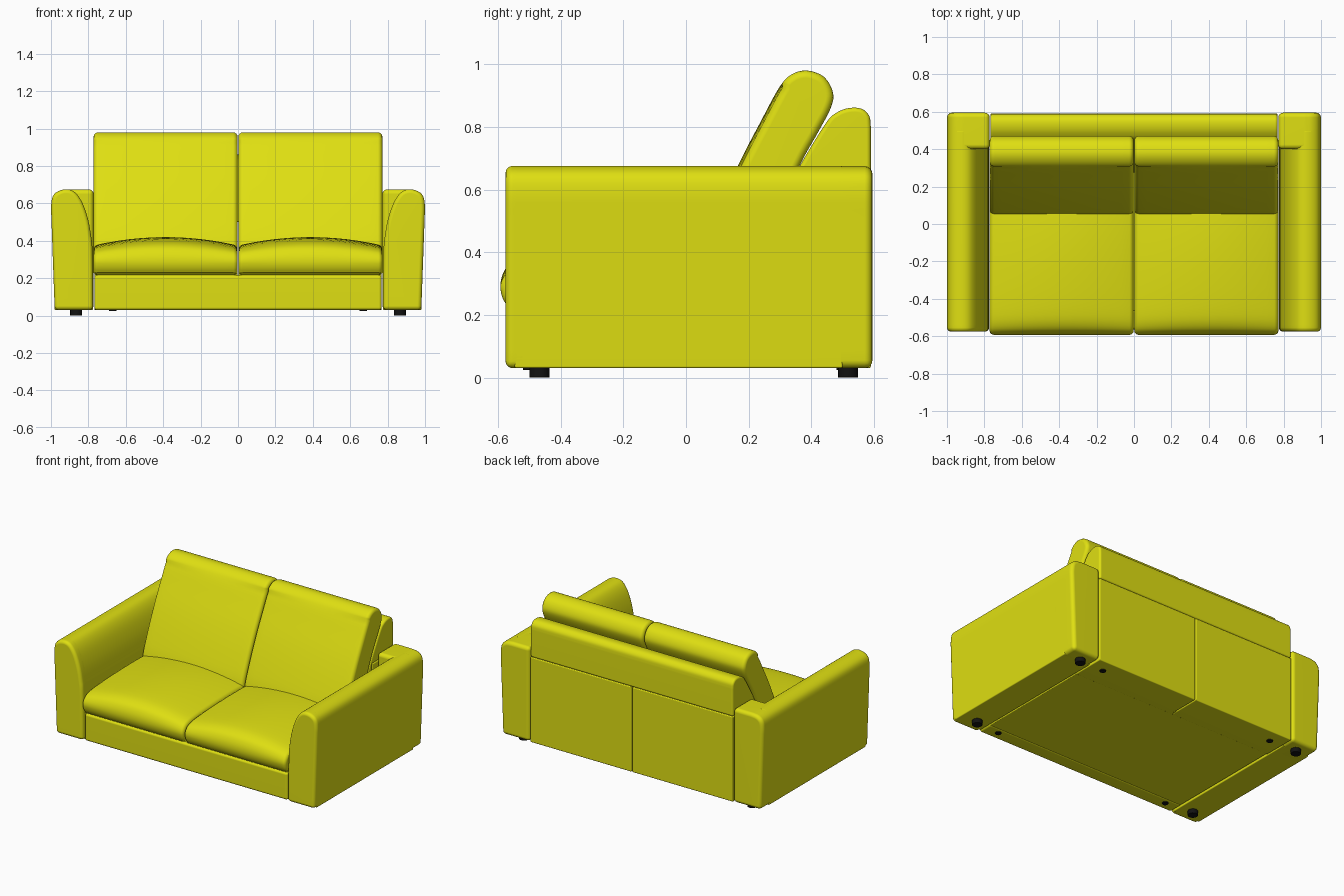
import bpy, bmesh
from mathutils import Vector

if "Cube" in bpy.data.objects:
    bpy.data.objects.remove(bpy.data.objects["Cube"])


def material(name, rgb):
    m = bpy.data.materials.new(name)
    m.diffuse_color = (*rgb, 1)
    m.use_nodes = True
    m.node_tree.nodes["Principled BSDF"].inputs["Base Color"].default_value = m.diffuse_color
    return m


YELLOW = material("yellow upholstery", (0.74, 0.74, 0.006))
BLACK = material("black plastic", (0.006, 0.006, 0.006))


def smooth(pts, n=4):
    """Open Catmull-Rom curve through 2D points."""
    p = [Vector(q) for q in pts]
    p = [p[0] * 2 - p[1]] + p + [p[-1] * 2 - p[-2]]
    out = []
    for i in range(1, len(p) - 2):
        a, b, c, d = p[i - 1:i + 3]
        for k in range(n):
            t = k / n
            out.append(0.5 * (2 * b + (c - a) * t + (2 * a - 5 * b + 4 * c - d) * t * t
                              + (3 * b - a - 3 * c + d) * t ** 3))
    return out + [p[-2]]


def finish(ob, mat, bevel, mirror):
    ob.data.materials.append(mat)
    bpy.context.collection.objects.link(ob)
    for f in ob.data.polygons:
        f.use_smooth = True
    if bevel:
        m = ob.modifiers.new("Bevel", 'BEVEL')
        m.width, m.segments = bevel, 4
        m.limit_method, m.angle_limit = 'ANGLE', 0.75
        m.use_clamp_overlap = False
    if mirror:
        ob.modifiers.new("Mirror", 'MIRROR')
    ob.modifiers.new("Normals", 'WEIGHTED_NORMAL')


def loft(name, profile, axis, t0, t1, bevel=0.02, n=1, bulge=None, mirror=False, mat=YELLOW):
    """Sweep a closed profile along x (profile = y,z) or y (profile = x,z)."""
    bm = bmesh.new()
    rings = []
    for i in range(n + 1):
        u = i / n
        t = t0 + (t1 - t0) * u
        ring = []
        for a, b in profile:
            if bulge:
                a, b = bulge(2 * u - 1, a, b)
            ring.append(bm.verts.new((t, a, b) if axis == 'x' else (a, t, b)))
        rings.append(ring)
    k = len(profile)
    for r, s in zip(rings, rings[1:]):
        for j in range(k):
            bm.faces.new((r[j], r[(j + 1) % k], s[(j + 1) % k], s[j]))
    bm.faces.new(rings[0])
    bm.faces.new(rings[-1])
    bmesh.ops.recalc_face_normals(bm, faces=bm.faces)
    me = bpy.data.meshes.new(name)
    bm.to_mesh(me)
    bm.free()
    finish(bpy.data.objects.new(name, me), mat, bevel, mirror)


def rect(a0, a1, b0, b1):
    return [(a0, b0), (a1, b0), (a1, b1), (a0, b1)]


# Arms: rounded outer wall, curved inner slope, separate front panel
outer = [(0.98, 0.03), (0.988, 0.25), (0.997, 0.5), (0.999, 0.59), (0.988, 0.642),
         (0.955, 0.668), (0.91, 0.675)]
inner = [(0.87, 0.658), (0.833, 0.605), (0.803, 0.52), (0.786, 0.43), (0.778, 0.34), (0.775, 0.03)]
arm = smooth(outer + inner)
loft("arm", arm, 'y', -0.547, 0.50, 0.006, mirror=True)
loft("arm_front_panel", arm, 'y', -0.576, -0.50, 0.022, mirror=True)

# Full-width return at the back end of each arm
corner = smooth(outer) + [Vector((0.772, 0.675)), Vector((0.772, 0.03))]
loft("arm_back_return", corner, 'y', 0.40, 0.595, 0.025, mirror=True)

# Base and front rail
loft("base", rect(-0.5, 0.4, 0.034, 0.21), 'x', -0.765, 0.765, 0.005)
loft("front_rail", rect(-0.565, -0.46, 0.03, 0.216), 'x', -0.768, 0.768, 0.015)

# Back frame: two lower rear panels and a sloped top section
loft("rear_panel", rect(0.36, 0.59, 0.03, 0.612), 'x', 0.003, 0.768, 0.006, mirror=True)
top = [(0.59, 0.612)] + smooth([(0.59, 0.80), (0.585, 0.835), (0.56, 0.858), (0.52, 0.86),
                                (0.48, 0.845), (0.445, 0.81), (0.36, 0.67), (0.27, 0.50)])
loft("back_top", top + [Vector((0.36, 0.50)), Vector((0.36, 0.612))], 'x',
     -0.768, 0.768, 0.014)

# Seat cushions, crowned in the middle
seat = smooth([(0.30, 0.222), (-0.20, 0.217), (-0.53, 0.217), (-0.572, 0.232), (-0.592, 0.28),
               (-0.583, 0.335), (-0.545, 0.378), (-0.45, 0.402), (-0.2, 0.418),
               (0.05, 0.418), (0.30, 0.40)])


def crown(u, y, z):
    return y, z - 0.045 * u * u * max(0, (z - 0.28) / 0.14)


loft("seat_cushion", seat, 'x', 0.002, 0.772, 0.022, 12, crown, True)

# Leaning back cushions, slightly puffed at the front
back = smooth([(0.20, 0.34), (0.06, 0.345), (0.045, 0.385), (0.10, 0.53), (0.17, 0.685),
               (0.24, 0.82), (0.297, 0.925), (0.335, 0.966), (0.385, 0.98), (0.44, 0.96),
               (0.469, 0.91), (0.462, 0.86), (0.42, 0.78), (0.36, 0.67), (0.25, 0.42)])


def puff(u, y, z):
    k = 0.012 * u * u * (1 if y < 0.05 + (z - 0.36) * 0.5 and z < 0.93 else 0)
    return y + k, z


loft("back_cushion", back, 'x', 0.002, 0.772, 0.024, 12, puff, True)


# Feet under the arms and small glides under the base
def foot(name, x, y, r, z0, z1):
    bm = bmesh.new()
    bmesh.ops.create_cone(bm, cap_ends=True, segments=16, radius1=r, radius2=r, depth=z1 - z0)
    bmesh.ops.translate(bm, verts=bm.verts, vec=(x, y, (z0 + z1) / 2))
    me = bpy.data.meshes.new(name)
    bm.to_mesh(me)
    bm.free()
    finish(bpy.data.objects.new(name, me), BLACK, 0.002, True)


for y in (-0.468, 0.517):
    foot("foot", 0.865, y, 0.032, 0, 0.04)
for y in (-0.50, 0.50):
    foot("base_glide", 0.67, y, 0.02, 0.024, 0.04)

# Bake modifiers
bpy.ops.object.select_all(action='SELECT')
bpy.context.view_layer.objects.active = bpy.context.selected_objects[0]
bpy.ops.object.convert(target='MESH')
